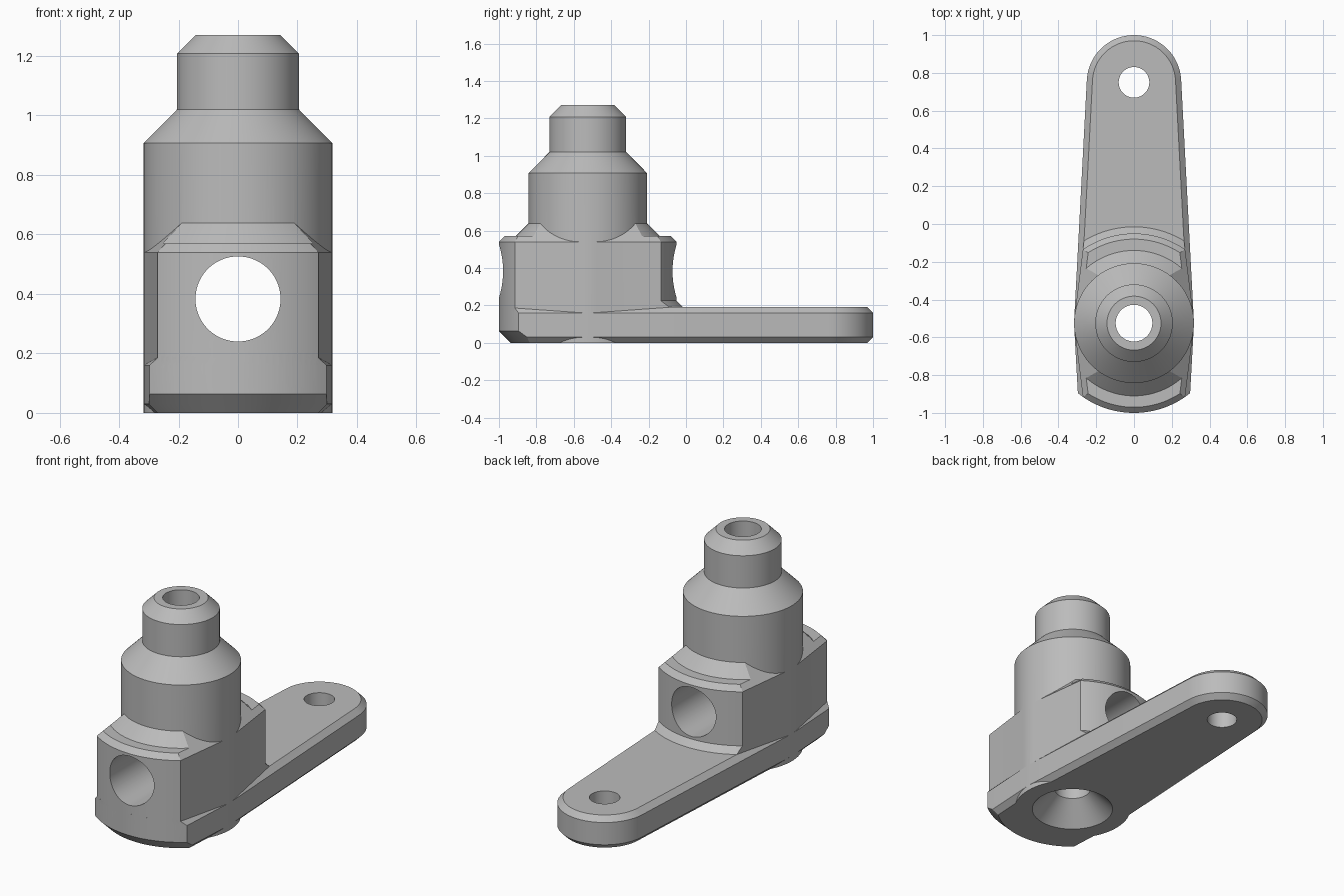
import bpy
import bmesh
from math import sin, cos, pi, sqrt, atan2
from mathutils import Matrix

cube = bpy.data.objects.get("Cube")
if cube:
    bpy.data.objects.remove(cube)

AXIS_Y = -0.525      # centre of the column
COLUMN_R = 0.317
BLOCK_R = 0.475
TIP_Y, TIP_R = 0.75, 0.25
SEG = 128

steel = bpy.data.materials.new("plain_grey")
steel.use_nodes = True
GREY = (0.5, 0.5, 0.5, 1)
steel.diffuse_color = GREY
steel.node_tree.nodes["Principled BSDF"].inputs["Base Color"].default_value = GREY


def loft(name, loops):
    """Skin a stack of matching loops and cap both ends."""
    bm = bmesh.new()
    rings = [[bm.verts.new(p) for p in loop] for loop in loops]
    for low, high in zip(rings, rings[1:]):
        for i in range(len(low)):
            j = (i + 1) % len(low)
            bm.faces.new((low[i], low[j], high[j], high[i]))
    bm.faces.new(rings[0][::-1])
    bm.faces.new(rings[-1])
    bmesh.ops.recalc_face_normals(bm, faces=bm.faces)
    mesh = bpy.data.meshes.new(name)
    bm.to_mesh(mesh)
    bm.free()
    mesh.materials.append(steel)
    obj = bpy.data.objects.new(name, mesh)
    bpy.context.collection.objects.link(obj)
    return obj


def lathe(name, profile, y=AXIS_Y):
    """Turn a (radius, height) profile about a vertical axis."""
    turns = [2 * pi * i / SEG for i in range(SEG)]
    return loft(name, [[(r * cos(t), y + r * sin(t), z) for t in turns] for r, z in profile])


def combine(target, other, operation):
    mod = target.modifiers.new(operation.lower(), 'BOOLEAN')
    mod.operation = operation
    mod.solver = 'EXACT'
    mod.object = other
    bpy.context.view_layer.objects.active = target
    bpy.ops.object.modifier_apply(modifier=mod.name)
    bpy.data.objects.remove(other)


# Stepped column
column = lathe("valve_bracket", [
    (COLUMN_R, 0), (COLUMN_R, 0.907), (0.205, 1.02), (0.205, 1.208), (0.143, 1.27)])

# Round-ended block, with a sloped foot on the rear side only
block = lathe("cross_block", [
    (0.51, 0.1), (0.51, 0.19), (BLOCK_R, 0.225), (BLOCK_R, 0.54),
    (0.445, 0.57), (0.385, 0.57), (0.31, 0.645)])
for v in block.data.vertices:
    dy = v.co.y - AXIS_Y
    r = sqrt(v.co.x ** 2 + dy ** 2)
    if dy < 0 and r > BLOCK_R:
        v.co.x *= BLOCK_R / r
        v.co.y = AXIS_Y + dy * BLOCK_R / r


# Tapered flats that trim the block sides, chamfered at the top
def flats(inset, z):
    side = [(0.197, -0.99 + 0.39), (0.3143, -0.04), (0.3143, 0.04), (0.197, 0.6)]
    side = [(0.2443 if abs(y) > 0.5 else x, y) for x, y in side]
    right = [(x - inset, AXIS_Y + y, z) for x, y in side]
    return right + [(-x, y, h) for x, y, h in reversed(right)]


combine(block, loft("side_flats", [
    flats(0, 0.05), flats(0, 0.54), flats(0.12, 0.66)]), 'INTERSECT')


# Mounting arm: rounded tip, tangent sides and a curved front end
def arm_outline(inset, front_inset, z):
    lean = (COLUMN_R - TIP_R) / (TIP_Y - AXIS_Y)
    r = TIP_R - inset
    pts = []
    for i in range(49):
        t = lean + (pi - 2 * lean) * i / 48
        pts.append((r * cos(t), TIP_Y + r * sin(t), z))
    hub = COLUMN_R - inset - 0.0003
    big = BLOCK_R - front_inset
    x = 0.3 - inset
    for _ in range(6):
        x = hub - lean * sqrt(big ** 2 - x ** 2)
    end = atan2(-sqrt(big ** 2 - x ** 2), x)
    pts += [(-hub, AXIS_Y + s * lean * hub, z) for s in (1, -1)]
    for i in range(33):
        t = -pi - end + (2 * end + pi) * i / 32
        pts.append((big * cos(t), AXIS_Y + big * sin(t), z))
    pts += [(hub, AXIS_Y + s * lean * hub, z) for s in (-1, 1)]
    return pts


arm = loft("mounting_arm", [arm_outline(*row) for row in (
    (0.03, 0.063, 0), (0, 0.033, 0.03), (0, 0, 0.063), (0, 0, 0.16), (0.03, 0, 0.19))])

combine(column, arm, 'UNION')
combine(column, block, 'UNION')

# Vertical bore with a countersunk underside
combine(column, lathe("bore", [
    (0.23, -0.01), (0.097, 0.123), (0.097, 1.4)]), 'DIFFERENCE')

# Cross hole running front to back
cross = lathe("cross_hole", [(0.143, -1), (0.143, 1)], y=0)
cross.data.transform(Matrix.Translation((0, AXIS_Y, 0.383)) @ Matrix.Rotation(pi / 2, 4, 'X'))
combine(column, cross, 'DIFFERENCE')

# Bolt hole near the arm tip
combine(column, lathe("bolt_hole", [(0.081, -0.1), (0.081, 0.4)], y=TIP_Y), 'DIFFERENCE')

bpy.ops.object.select_all(action='DESELECT')
column.select_set(True)
bpy.context.view_layer.objects.active = column
bpy.ops.object.shade_smooth_by_angle(angle=pi / 9)
